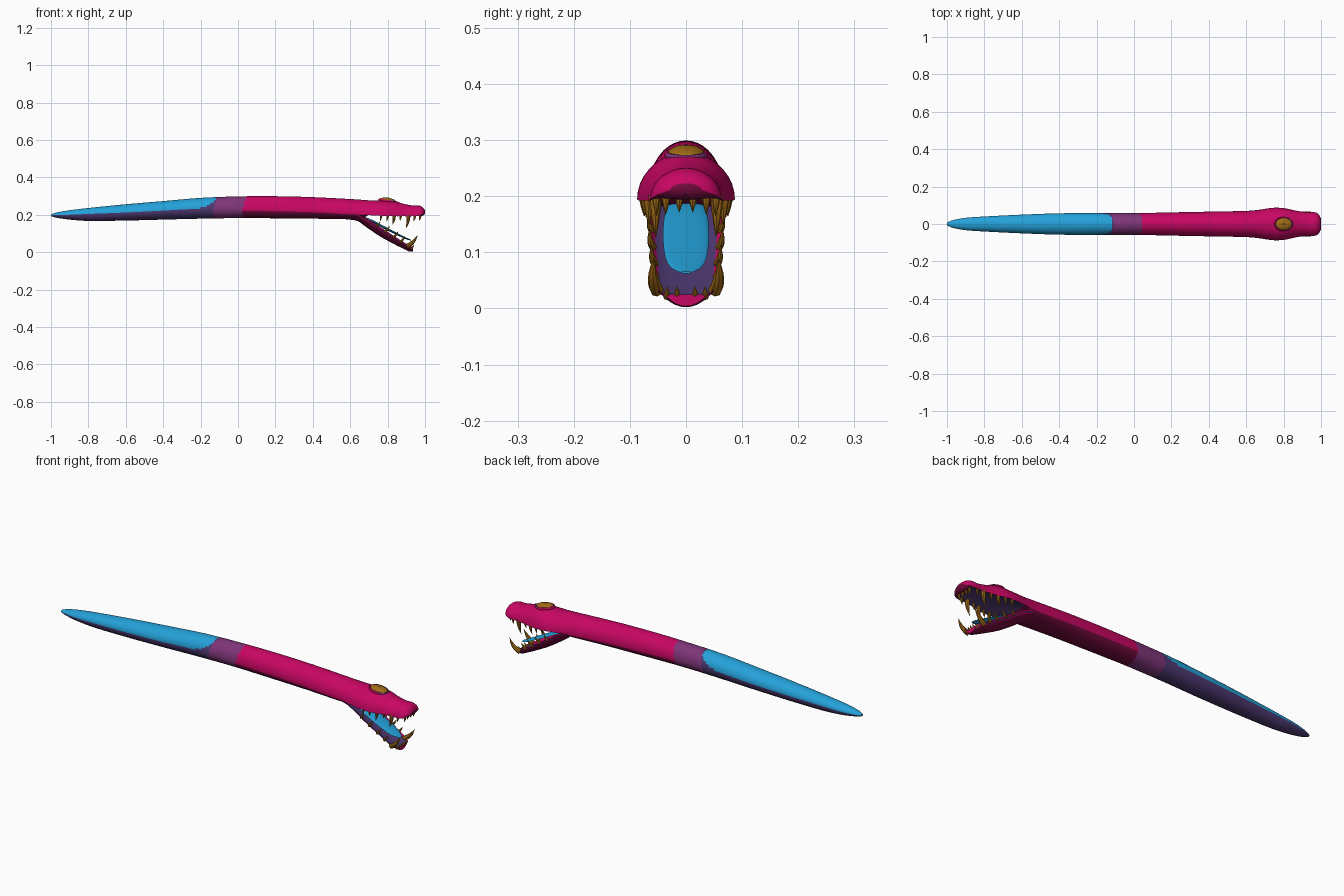
import bpy, bmesh, math
from mathutils import Vector

if "Cube" in bpy.data.objects:
    bpy.data.objects.remove(bpy.data.objects["Cube"])


def make_mat(name, rgb):
    m = bpy.data.materials.new(name)
    m.use_nodes = True
    m.diffuse_color = (*rgb, 1)
    m.node_tree.nodes["Principled BSDF"].inputs["Base Color"].default_value = (*rgb, 1)
    return m


PINK, CYAN, PURPLE, BAND, GOLD, DARK, MAROON = range(7)
MATS = [make_mat("hot_pink", (.58, .002, .125)), make_mat("sky_blue", (.018, .36, .7)),
        make_mat("dark_purple", (.075, .04, .165)), make_mat("plum", (.21, .035, .19)),
        make_mat("old_gold", (.36, .15, .008)), make_mat("dark_brown", (.06, .025, .004)),
        make_mat("maroon", (.17, .003, .045))]


def finish(name, bm, angle=40):
    bmesh.ops.recalc_face_normals(bm, faces=bm.faces)
    me = bpy.data.meshes.new(name)
    bm.to_mesh(me)
    bm.free()
    for m in MATS:
        me.materials.append(m)
    ob = bpy.data.objects.new(name, me)
    bpy.context.collection.objects.link(ob)
    bpy.ops.object.select_all(action='DESELECT')
    ob.select_set(True)
    bpy.context.view_layer.objects.active = ob
    bpy.ops.object.shade_smooth_by_angle(angle=math.radians(angle))
    return ob


def bridge(bm, rings, paint):
    """Skin rings of vertices, cap the ends, colour each face by rule."""
    n = len(rings[0])
    for a, b in zip(rings, rings[1:]):
        for k in range(n):
            j = (k + 1) % n
            f = bm.faces.new((a[k], a[j], b[j], b[k]))
            f.material_index = paint(f.calc_center_median(), (k + .5) / n)
    for r in (rings[0], rings[-1]):
        bm.faces.new(r).material_index = paint(r[0].co, .51)


def sample(stations, x):
    """Smooth interpolation of the station values at x."""
    last = len(stations) - 1
    i = max(j for j in range(last) if stations[j][0] <= x)
    p, q = stations[i], stations[i + 1]
    o, r = stations[max(i - 1, 0)], stations[min(i + 2, last)]
    h = q[0] - p[0]
    t = (x - p[0]) / h
    out = []
    for c in range(1, len(p)):
        m0 = (q[c] - o[c]) / (q[0] - o[0]) * h
        m1 = (r[c] - p[c]) / (r[0] - p[0]) * h
        out.append((2*t**3 - 3*t*t + 1) * p[c] + (t**3 - 2*t*t + t) * m0
                   + (3*t*t - 2*t**3) * q[c] + (t**3 - t*t) * m1)
    return out


def loft(name, stations, count, paint, round_until=0, seg=36):
    """Stations: x, top z, rim z, bottom z, half width; round belly, then a creased rim."""
    bm = bmesh.new()
    rings = []
    x0, x1 = stations[0][0], stations[-1][0]
    for i in range(count + 1):
        x = x0 + (x1 - x0) * i / count
        top, rim, bot, hw = sample(stations, x)
        power = 1 + min(1, max(0, (x - round_until) / .1))
        ring = []
        for k in range(seg):
            a = 2 * math.pi * k / seg
            s = math.sin(a)
            z = rim + (top - rim) * s if s >= 0 else rim + (bot - rim) * (-s) ** power
            ring.append(bm.verts.new((x, hw * math.cos(a), z)))
        rings.append(ring)
    bridge(bm, rings, paint)
    return finish(name, bm)


# Body and upper head in one skin; the palate is hollow
def paint_body(c, u):
    up = max(0, math.sin(2 * math.pi * u))
    if c.x > .69 and u > .5:
        if c.x > .975:
            return MAROON
        return PURPLE if .53 < u < .97 else PINK
    if c.x > .045 - .02 * (1 - up):
        return MAROON if .53 < u < .97 else PINK
    if c.x > -.11 - .02 * (1 - up):
        return BAND
    return CYAN if u < .5 and c.x < -.115 - .1 * (1 - up) ** 2 else PURPLE


body = [(-1, .202, .197, .192, .008), (-.97, .212, .198, .184, .02),
        (-.9, .224, .2, .174, .033), (-.8, .236, .204, .167, .04),
        (-.6, .256, .212, .169, .05), (-.4, .273, .222, .174, .057),
        (-.2, .29, .232, .179, .058), (0, .298, .23, .182, .058),
        (.2, .299, .226, .181, .062), (.4, .294, .22, .179, .066),
        (.6, .284, .207, .176, .07), (.66, .28, .2, .178, .075),
        (.7, .277, .198, .2, .081), (.75, .276, .195, .215, .087),
        (.8, .278, .193, .22, .085), (.84, .273, .192, .22, .077),
        (.88, .26, .192, .216, .069), (.93, .25, .192, .21, .064),
        (.965, .25, .194, .2, .063), (.988, .24, .202, .194, .052),
        (1, .223, .211, .206, .028)]
loft("body_and_upper_head", body, 240, paint_body, round_until=.6)


# Lower jaw, an open tray with a pale lip and dark underside
def paint_jaw(c, u):
    if u < .5:
        return PURPLE if .05 < u < .45 else PINK
    return MAROON if .6 < u < .9 else PINK


jaw = [(.56, .2, .2, .178, .062), (.64, .18, .197, .166, .068),
       (.68, .163, .185, .138, .068), (.76, .106, .135, .084, .066),
       (.84, .058, .083, .04, .061), (.9, .026, .045, .011, .058),
       (.92, .02, .035, .002, .053), (.935, .016, .025, .004, .038)]
loft("lower_jaw", jaw, 48, paint_jaw)

# Tongue, a thin tapering pad raised over the jaw
tongue = [(.64, .198, .19, .184, .026), (.7, .18, .172, .166, .037),
          (.78, .14, .132, .126, .041), (.86, .098, .092, .086, .037),
          (.9, .078, .073, .068, .027), (.925, .066, .064, .062, .01)]
loft("tongue", tongue, 36, lambda c, u: CYAN, seg=24)


# Teeth: curved cones, mirrored left and right
def add_tooth(bm, base, tip, radius, bow, sides=8, steps=6):
    base, tip, bow = Vector(base), Vector(tip), Vector(bow)
    mid = (base + tip) / 2 + bow
    rings = []
    for i in range(steps):
        t = i / (steps - 1)
        p = base * (1 - t) ** 2 + mid * 2 * t * (1 - t) + tip * t * t
        d = ((mid - base) * (1 - t) + (tip - mid) * t).normalized()
        side = d.cross(Vector((0, 1, 0))).normalized()
        other = d.cross(side)
        r = radius * (1.02 - t ** 1.8)
        rings.append([bm.verts.new(p + side * r * math.cos(a) + other * r * math.sin(a))
                      for a in (2 * math.pi * k / sides for k in range(sides))])
    bridge(bm, rings, lambda c, u: GOLD)


def rim_at(stations, x):
    top, rim, bot, hw = sample(stations, x)
    return rim, hw


# Position along the jaw, length, radius
bm = bmesh.new()
for x, length, r in ((.765, .03, .007), (.8, .03, .007), (.835, .045, .009),
                     (.87, .025, .007), (.91, .065, .011), (.945, .028, .007)):
    rim, hw = rim_at(body, x)
    for s in (1, -1):
        y = s * (hw - .01)
        add_tooth(bm, (x, y, rim + .01), (x - .2 * length, y * .97, rim - length),
                  r, (.15 * length, 0, 0))
for y, length in ((.012, .024), (.036, .028)):
    for s in (1, -1):
        add_tooth(bm, (.974, s * y, .206), (.968, s * y, .195 - length), .008, (.005, 0, 0))
finish("upper_teeth", bm)

bm = bmesh.new()
for x, length, r in ((.74, .025, .006), (.785, .033, .007), (.83, .033, .007),
                     (.868, .03, .007), (.905, .07, .012)):
    rim, hw = rim_at(jaw, x)
    for s in (1, -1):
        y = s * (hw - .006)
        add_tooth(bm, (x, y, rim - .01), (x + .8 * length, y * 1.1, rim + .72 * length),
                  r, (.15 * length, s * .14 * length, -.15 * length))
for y in (.016, .034):
    for s in (1, -1):
        add_tooth(bm, (.925, s * y, .02), (.94, s * y, .04), .006, (.004, 0, -.003))
finish("lower_teeth", bm)


# Single eye on the crown, set in a lid ring, with a slit pupil
def ellipsoid(name, loc, scale, tilt, mat):
    bm = bmesh.new()
    bmesh.ops.create_uvsphere(bm, u_segments=24, v_segments=12, radius=1)
    for f in bm.faces:
        f.material_index = mat
    ob = finish(name, bm)
    ob.location, ob.scale, ob.rotation_euler = loc, scale, (0, tilt, 0)


TILT = math.radians(8)
ellipsoid("eye", (.8, 0, .274), (.046, .034, .017), TILT, GOLD)
ellipsoid("pupil", (.8, 0, .289), (.014, .005, .003), TILT, DARK)

bm = bmesh.new()
rings = []
for i in range(33):
    a = 2 * math.pi * i / 32
    rings.append([bm.verts.new(((.046 + .005 * math.cos(b)) * math.cos(a),
                                (.034 + .005 * math.cos(b)) * math.sin(a), .006 * math.sin(b)))
                  for b in (2 * math.pi * k / 10 for k in range(10))])
bridge(bm, rings, lambda c, u: BAND if c.x > .02 else PINK)
lid = finish("eyelid_ring", bm)
lid.location, lid.rotation_euler = (.8, 0, .274), (0, TILT, 0)
